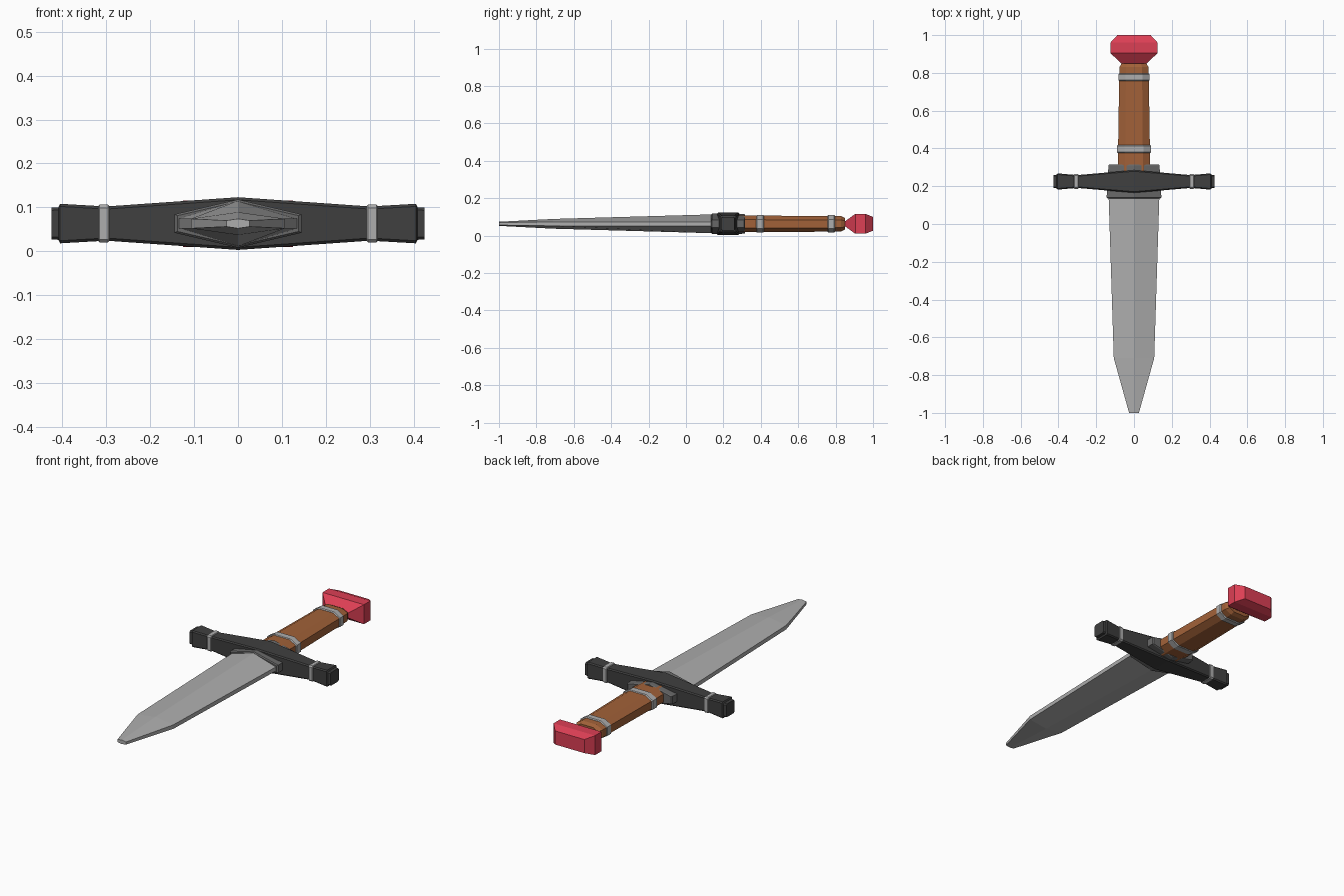
import bpy, bmesh

if "Cube" in bpy.data.objects:
    bpy.data.objects.remove(bpy.data.objects["Cube"])

CZ = 0.063      # height of the dagger's long axis
GY = 0.225      # guard position along y


def material(name, rgb):
    m = bpy.data.materials.new(name)
    m.diffuse_color = (*rgb, 1)
    m.use_nodes = True
    m.node_tree.nodes["Principled BSDF"].inputs["Base Color"].default_value = m.diffuse_color
    return m


DARK = material("dark_iron", (0.05, 0.05, 0.05))
STEEL = material("mid_steel", (0.14, 0.14, 0.14))
LIGHT = material("light_steel", (0.42, 0.42, 0.42))
WOOD = material("leather", (0.36, 0.12, 0.04))
RED = material("red_gem", (0.72, 0.05, 0.09))


def loft(name, rings, mat):
    """Skin a list of equal-length rings and cap both ends."""
    bm = bmesh.new()
    rows = [[bm.verts.new(p) for p in r] for r in rings]
    n = len(rows[0])
    for a, b in zip(rows, rows[1:]):
        for i in range(n):
            bm.faces.new((a[i], a[(i + 1) % n], b[(i + 1) % n], b[i]))
    bm.faces.new(rows[0])
    bm.faces.new(rows[-1])
    bmesh.ops.recalc_face_normals(bm, faces=bm.faces)
    me = bpy.data.meshes.new(name)
    bm.to_mesh(me)
    bm.free()
    me.materials.append(mat)
    ob = bpy.data.objects.new(name, me)
    bpy.context.collection.objects.link(ob)
    return ob


def octagon(w, h, cx, cy):
    """Chamfered rectangle, half sizes w, h and chamfers cx, cy."""
    return [(w, -h + cy), (w, h - cy), (w - cx, h), (-w + cx, h),
            (-w, h - cy), (-w, -h + cy), (-w + cx, -h), (w - cx, -h)]


def diamond(w, h, e):
    """Ridged section with blunt edges of half height e."""
    return [(w, -e), (w, e), (0, h), (-w, e), (-w, -e), (0, -h)]


def along_y(y, sec):
    return [(u, y, CZ + v) for u, v in sec]


def along_x(x, sec):
    return [(x, GY + u, CZ + v) for u, v in sec]


# blade
loft("blade", [along_y(y, diamond(*s)) for y, s in (
    (0.20, (0.136, 0.052, 0.011)), (-0.71, (0.107, 0.026, 0.011)),
    (-1.0, (0.026, 0.011, 0.007)))], LIGHT)

# collar around the blade root and handle root
collar = [along_y(y, diamond(*s)) for y, s in (
    (0.135, (0.138, 0.05, 0.018)), (0.14, (0.145, 0.055, 0.021)),
    (0.31, (0.135, 0.053, 0.021)), (0.315, (0.13, 0.05, 0.019)))]
loft("collar", collar, STEEL)

# crossguard, waisted near both ends
half = [(0.30, 0.034, 0.039), (0.405, 0.043, 0.045),
        (0.409, 0.036, 0.037), (0.425, 0.035, 0.036)]
stations = [(-x, w, h) for x, w, h in reversed(half)] + [(0, 0.06, 0.06)] + half
loft("crossguard", [along_x(x, octagon(w, h, 0.006, 0.006))
                    for x, w, h in stations], DARK)

# guard bands
for side, label in ((1, "right"), (-1, "left")):
    loft("guard_band_" + label, [along_x(side * x, octagon(w, h, 0.007, 0.007))
         for x, w, h in ((0.293, 0.036, 0.040), (0.296, 0.039, 0.043),
                         (0.315, 0.039, 0.043), (0.318, 0.036, 0.040))], LIGHT)

# grip
loft("grip", [along_y(y, octagon(w, h, w * 0.45, h * 0.5)) for y, w, h in (
    (0.28, 0.086, 0.044), (0.80, 0.078, 0.042),
    (0.83, 0.077, 0.041), (0.85, 0.066, 0.031))], WOOD)

# grip bands
for label, y0, y1, w in (("lower", 0.375, 0.418, 0.09), ("upper", 0.757, 0.797, 0.082)):
    loft("grip_band_" + label, [along_y(y, octagon(w - d, 0.047 - d, w * 0.45, 0.023))
         for y, d in ((y0, 0.004), (y0 + 0.005, 0), (y1 - 0.005, 0), (y1, 0.004))], LIGHT)

# pommel
loft("pommel", [along_y(y, [(w, -h), (w, h), (-w, h), (-w, -h)]) for y, w, h in (
    (0.843, 0.06, 0.008), (0.905, 0.125, 0.053),
    (0.96, 0.125, 0.053), (1.0, 0.088, 0.037))], RED)
